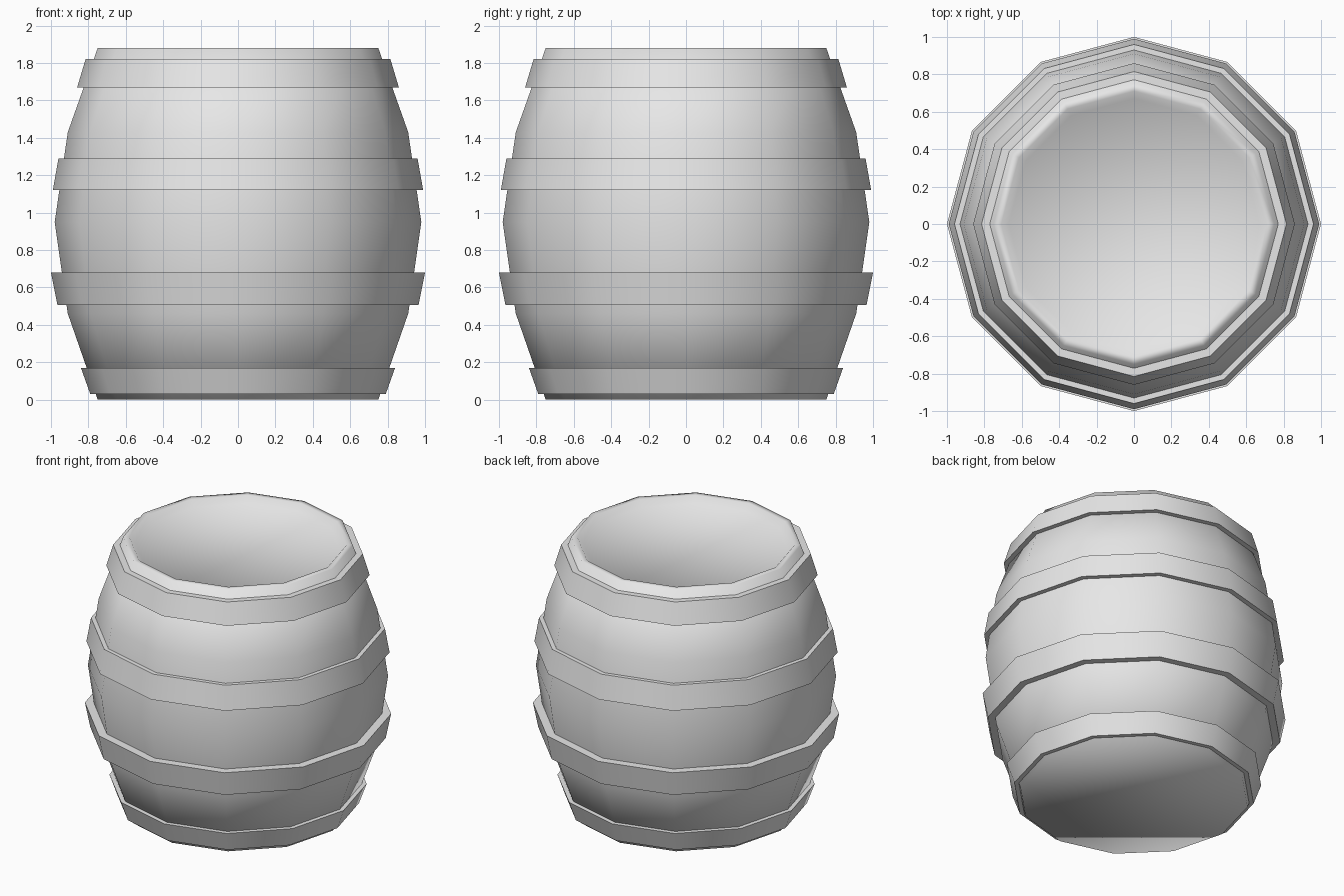
import bpy
import bmesh
import math

SIDES = 12

cube = bpy.data.objects.get("Cube")
if cube:
    bpy.data.objects.remove(cube, do_unlink=True)

grey = bpy.data.materials.new("plain_grey")
grey.use_nodes = True
grey.diffuse_color = (0.8, 0.8, 0.8, 1)
grey.node_tree.nodes["Principled BSDF"].inputs["Base Color"].default_value = (0.8, 0.8, 0.8, 1)


def lathe(name, profile, closed, angle):
    """Revolve (radius, height) points; a closed profile makes a band, an open one gets end caps."""
    bm = bmesh.new()
    rings = []
    for r, z in profile:
        turns = [2 * math.pi * i / SIDES for i in range(SIDES)]
        rings.append([bm.verts.new((r * math.cos(a), r * math.sin(a), z)) for a in turns])
    pairs = list(zip(rings, rings[1:]))
    if closed:
        pairs.append((rings[-1], rings[0]))
    else:
        bm.faces.new(rings[0][::-1])
        bm.faces.new(rings[-1])
    for low, high in pairs:
        for i in range(SIDES):
            j = (i + 1) % SIDES
            bm.faces.new((low[i], low[j], high[j], high[i]))
    bmesh.ops.recalc_face_normals(bm, faces=bm.faces)
    mesh = bpy.data.meshes.new(name)
    bm.to_mesh(mesh)
    bm.free()
    mesh.materials.append(grey)
    obj = bpy.data.objects.new(name, mesh)
    bpy.context.collection.objects.link(obj)
    bpy.ops.object.select_all(action="DESELECT")
    obj.select_set(True)
    bpy.context.view_layer.objects.active = obj
    bpy.ops.object.shade_smooth_by_angle(angle=math.radians(angle))
    return obj


# Bulging body with a rounded rim and a slightly sunken lid
lathe("barrel_body", [(0.75, 0), (0.91, 0.46), (0.98, 0.95), (0.91, 1.43),
                      (0.75, 1.88), (0.71, 1.88), (0.67, 1.84)], False, 80)

# Four hoops: bottom radius and height, then top radius and height
hoops = {
    "bottom_hoop": (0.79, 0.03, 0.84, 0.17),
    "lower_hoop": (0.965, 0.505, 1.0, 0.68),
    "upper_hoop": (0.99, 1.12, 0.96, 1.29),
    "top_hoop": (0.86, 1.67, 0.815, 1.82),
}
for name, (r0, z0, r1, z1) in hoops.items():
    inset = 0.08
    lathe(name, [(r0, z0), (r1, z1), (r1 - inset, z1), (r0 - inset, z0)], True, 40)
